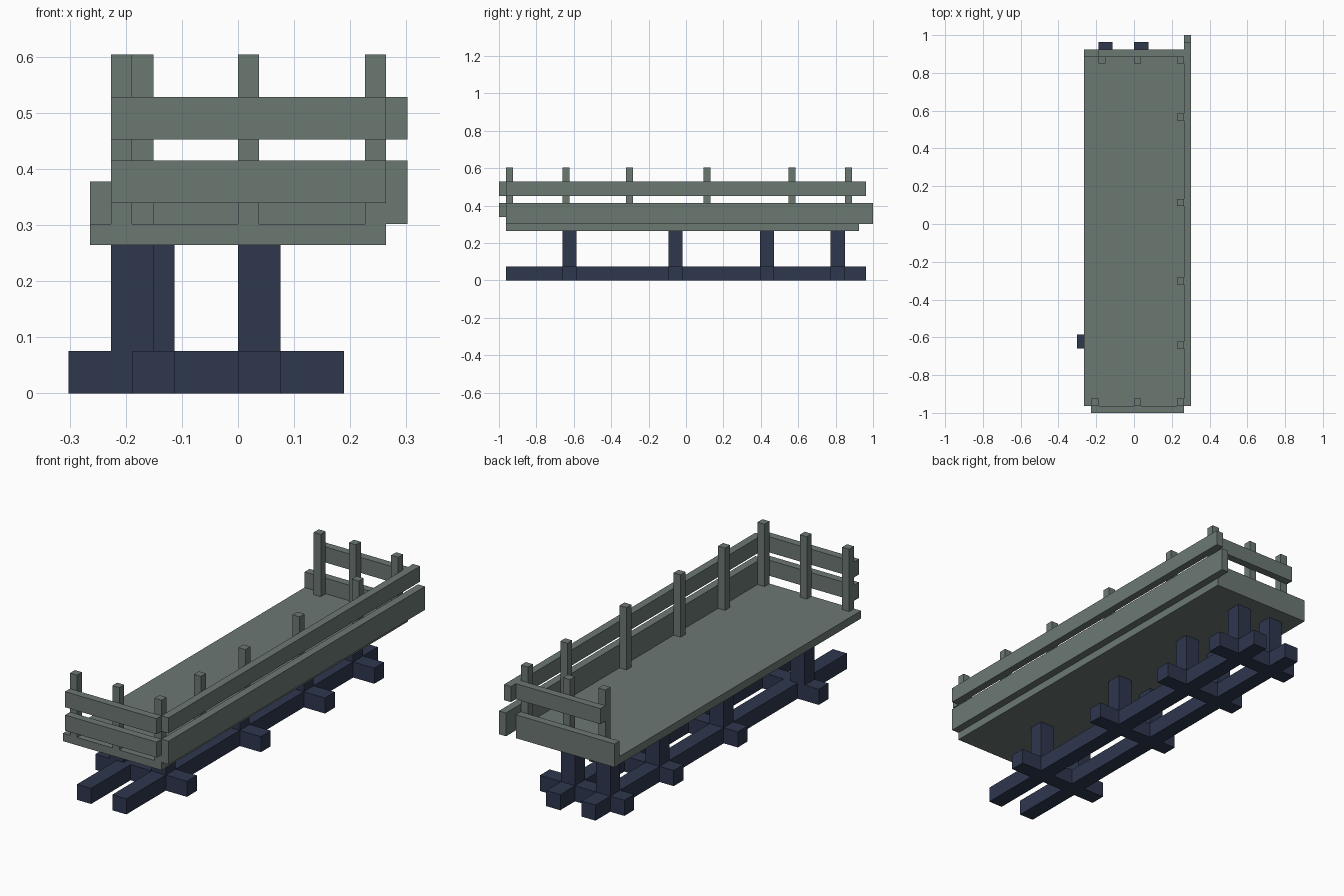
import bpy
import bmesh
from mathutils import Vector

if "Cube" in bpy.data.objects:
    bpy.data.objects.remove(bpy.data.objects["Cube"])

U = 2 / 53  # grid unit: every board is a whole number of these


def material(name, rgb):
    m = bpy.data.materials.new(name)
    m.diffuse_color = (*rgb, 1)
    m.use_nodes = True
    m.node_tree.nodes["Principled BSDF"].inputs["Base Color"].default_value = m.diffuse_color
    return m


wood = material("weathered grey green", (0.150, 0.188, 0.171))
dark = material("dark navy timber", (0.027, 0.038, 0.076))


def box(name, x, y, z, mat):
    """Axis-aligned box from (min, max) ranges in grid units."""
    bm = bmesh.new()
    bmesh.ops.create_cube(bm, size=1)
    size = Vector((x[1] - x[0], y[1] - y[0], z[1] - z[0])) * U
    bmesh.ops.scale(bm, vec=size, verts=bm.verts)
    me = bpy.data.meshes.new(name)
    bm.to_mesh(me)
    bm.free()
    me.materials.append(mat)
    ob = bpy.data.objects.new(name, me)
    ob.location = Vector((sum(x), sum(y), sum(z))) * U / 2
    bpy.context.collection.objects.link(ob)
    return ob


# Deck, with the back board closing its end
box("deck", (-7, 7), (-25.5, 23.5), (7, 8), wood)
box("back_lower_board", (-7, 7), (23.5, 24.5), (7, 10), wood)

# Rails
box("back_upper_rail", (-5, 7), (23.5, 24.5), (12, 14), wood)
box("front_lower_rail", (-6, 7), (-26.5, -25.5), (9, 11), wood)
box("front_upper_rail", (-6, 7), (-26.5, -25.5), (12, 14), wood)
box("side_lower_rail", (7, 8), (-25.5, 26.5), (8, 11), wood)
box("side_upper_rail", (7, 8), (-25.5, 25.5), (12, 14), wood)

# Railing posts: (name, minimum x, minimum y)
posts = [("front_post", x, -25.5) for x in (-6, 0, 6)]
posts += [("side_post", 6, y) for y in (-17.5, -8.5, 2.5, 14.5)]
posts += [("back_post", x, 22.5) for x in (-5, 0, 6)]
for name, x, y in posts:
    box(name, (x, x + 1), (y, y + 1), (8, 16), wood)

# Long ground beams
for x in (-5, 0):
    box("ground_beam", (x, x + 2), (-25.5, 25.5), (0, 2), dark)

# Cross beams with a pair of legs each; the front pair is shifted outward
for y, shift in ((-17.5, 1), (-2.5, 0), (10.5, 0), (20.5, 0)):
    span = (y, y + 2)
    box("cross_beam", (-7 - shift, 5), span, (0, 2), dark)
    box("left_leg", (-5 - shift, -3 - shift), span, (2, 7), dark)
    box("right_leg", (0, 2), span, (2, 7), dark)
